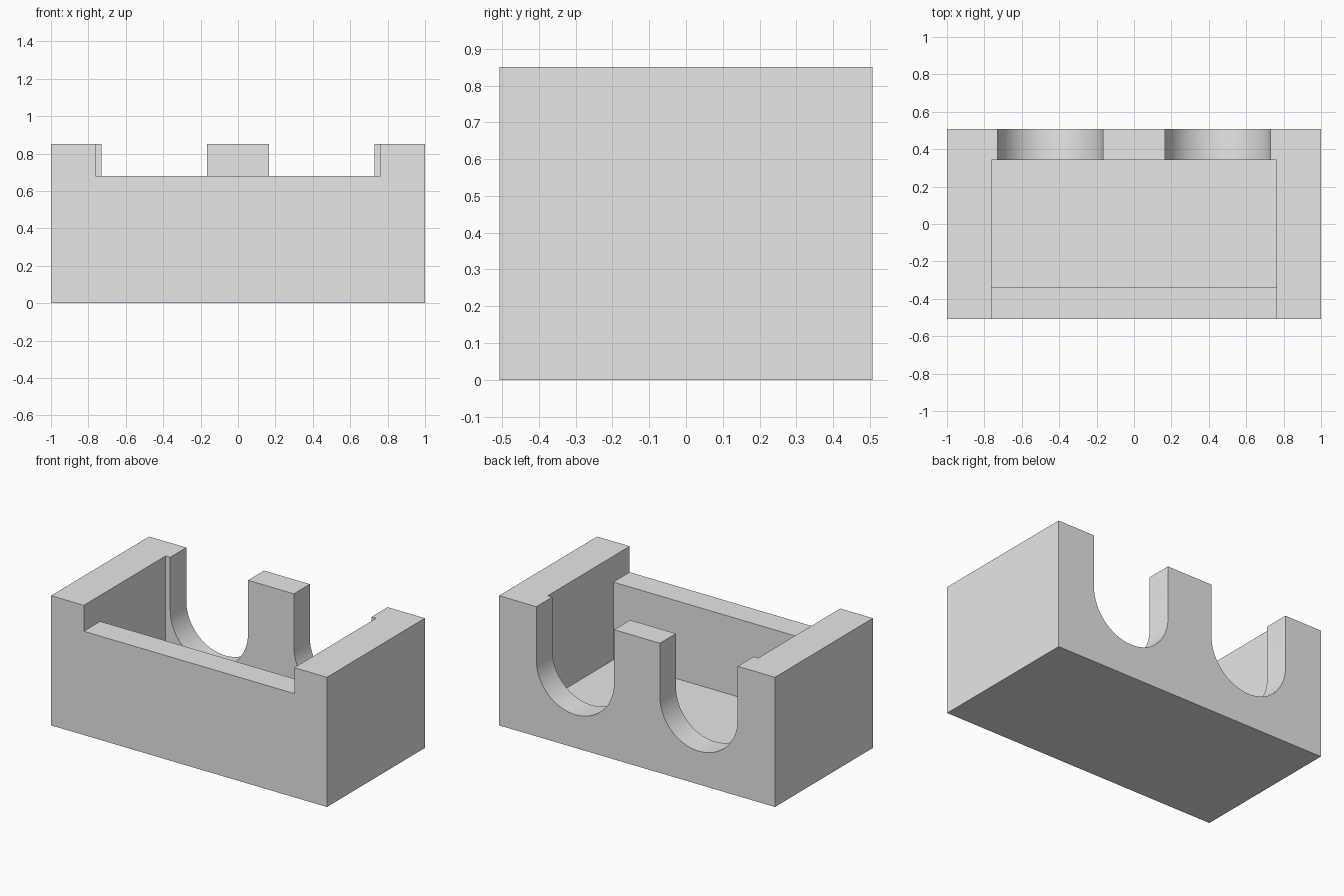
import bpy, bmesh, math
from mathutils import Vector

if "Cube" in bpy.data.objects:
    bpy.data.objects.remove(bpy.data.objects["Cube"], do_unlink=True)

WIDTH, DEPTH, HEIGHT = 2.0, 1.014, 0.85
FLOOR = 0.17
INNER_X, INNER_FRONT, INNER_BACK = 0.763, -0.337, 0.341
LIP_Z = 0.68
SLOT_X, SLOT_R, SLOT_Z = 0.448, 0.282, 0.50
OVER = 0.2  # how far cutters reach past the body

grey = bpy.data.materials.new("plain grey")
grey.use_nodes = True
grey.diffuse_color = (0.8, 0.8, 0.8, 1)
grey.node_tree.nodes["Principled BSDF"].inputs["Base Color"].default_value = (0.8, 0.8, 0.8, 1)


def prism(name, outline, y0, y1):
    """Extrude an outline of (x, z) points from y0 to y1."""
    bm = bmesh.new()
    face = bm.faces.new([bm.verts.new((x, y0, z)) for x, z in outline])
    new = bmesh.ops.extrude_face_region(bm, geom=[face])["geom"]
    moved = [v for v in new if isinstance(v, bmesh.types.BMVert)]
    bmesh.ops.translate(bm, verts=moved, vec=Vector((0, y1 - y0, 0)))
    bmesh.ops.recalc_face_normals(bm, faces=bm.faces)
    mesh = bpy.data.meshes.new(name)
    bm.to_mesh(mesh)
    bm.free()
    obj = bpy.data.objects.new(name, mesh)
    mesh.materials.append(grey)
    bpy.context.collection.objects.link(obj)
    return obj


def rect(half, z0, z1):
    return [(-half, z0), (half, z0), (half, z1), (-half, z1)]


def u_shape(cx, steps=32):
    arc = [math.pi + math.pi * i / steps for i in range(steps + 1)]
    low = [(cx + SLOT_R * math.cos(a), SLOT_Z + SLOT_R * math.sin(a)) for a in arc]
    return low + [(cx + SLOT_R, HEIGHT + OVER), (cx - SLOT_R, HEIGHT + OVER)]


# Solid block
body = prism("holder_body", rect(WIDTH / 2, 0, HEIGHT), -DEPTH / 2, DEPTH / 2)

# Tray cavity, lowered front lip and two round-bottomed slots in the back wall
cutters = [
    prism("cavity_cutter", rect(INNER_X, FLOOR, HEIGHT + OVER), INNER_FRONT, INNER_BACK),
    prism("front_lip_cutter", rect(INNER_X, LIP_Z, HEIGHT + OVER), -DEPTH / 2 - OVER, 0),
]
for side, name in ((-1, "right_slot_cutter"), (1, "left_slot_cutter")):
    cutters.append(prism(name, u_shape(side * SLOT_X), INNER_BACK - OVER, DEPTH / 2 + OVER))

bpy.ops.object.select_all(action='DESELECT')
body.select_set(True)
bpy.context.view_layer.objects.active = body
for cutter in cutters:
    cutter.hide_render = True
    mod = body.modifiers.new(cutter.name, 'BOOLEAN')
    mod.operation = 'DIFFERENCE'
    mod.solver = 'EXACT'
    mod.object = cutter
    bpy.ops.object.modifier_apply(modifier=mod.name)
    bpy.data.objects.remove(cutter, do_unlink=True)

bpy.ops.object.shade_smooth_by_angle(angle=math.radians(30))
